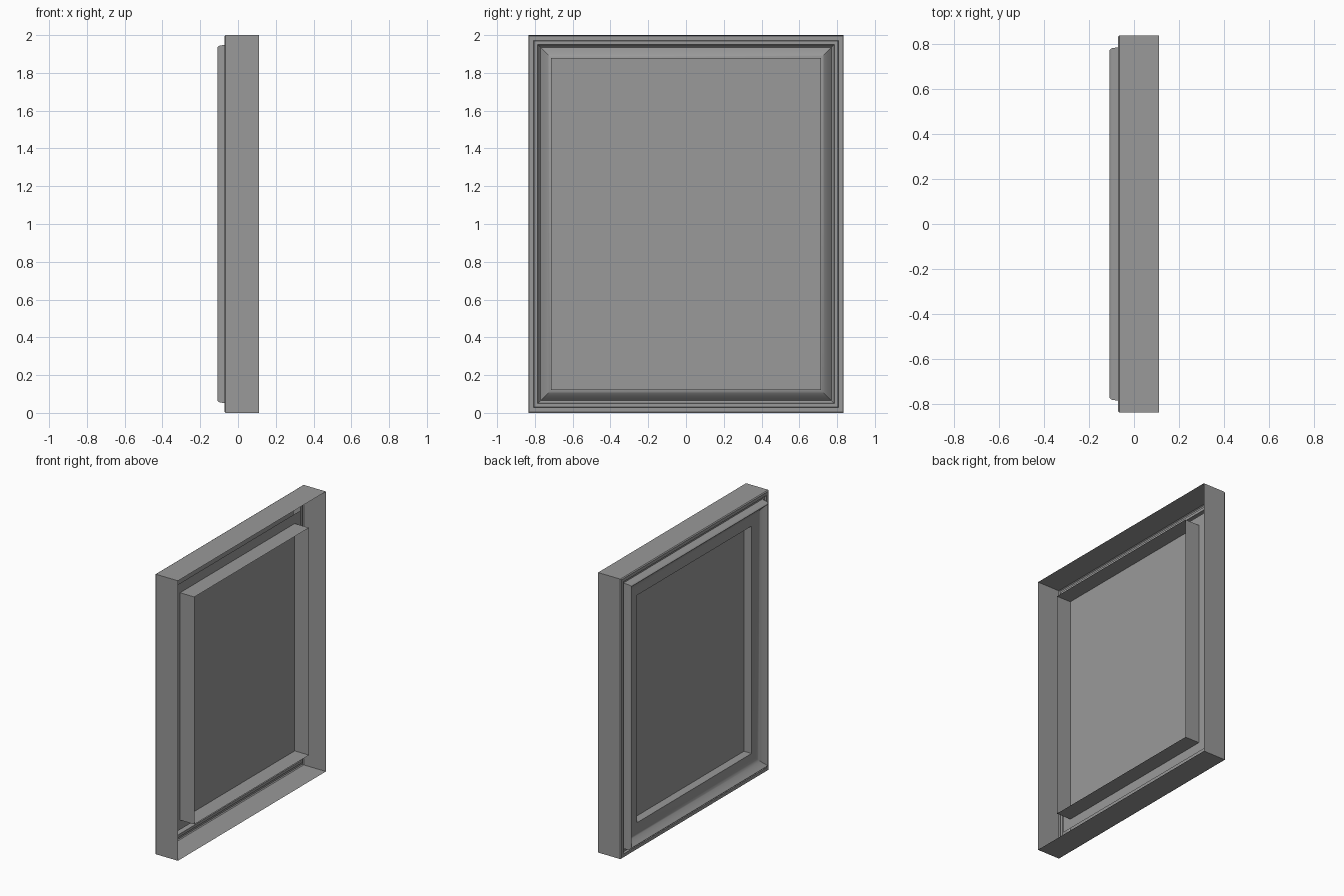
import bpy, bmesh, math

old = bpy.data.objects.get("Cube")
if old:
    bpy.data.objects.remove(old, do_unlink=True)

HALF_Y, HEIGHT = 0.835, 2.0

grey = bpy.data.materials.new("mid_grey")
grey.use_nodes = True
grey.diffuse_color = (0.32, 0.32, 0.32, 1)
grey.node_tree.nodes["Principled BSDF"].inputs["Base Color"].default_value = (0.32, 0.32, 0.32, 1)


def rect_sweep(name, profile, fill=False):
    """Carry a profile of (inset from the outer edge, x) round the rectangle."""
    bm = bmesh.new()
    loops = []
    for inset, x in profile:
        y, low, high = HALF_Y - inset, inset, HEIGHT - inset
        loops.append([bm.verts.new((x, *c)) for c in
                      ((-y, low), (y, low), (y, high), (-y, high))])
    for a, b in zip(loops, loops[1:]):
        for i in range(4):
            j = (i + 1) % 4
            bm.faces.new((a[i], a[j], b[j], b[i]))
    if fill:
        bm.faces.new(loops[-1][::-1])
    mesh = bpy.data.meshes.new(name)
    bm.to_mesh(mesh)
    bm.free()
    mesh.materials.append(grey)
    obj = bpy.data.objects.new(name, mesh)
    bpy.context.collection.objects.link(obj)
    bpy.ops.object.select_all(action='DESELECT')
    obj.select_set(True)
    bpy.context.view_layer.objects.active = obj
    bpy.ops.object.shade_smooth_by_angle(angle=math.radians(30))
    return obj


# Open-backed outer case with a small rounded lip and a groove
rect_sweep("outer_case", [(0, 0.11), (0, -0.065), (0.005, -0.072), (0.028, -0.072),
                          (0.03, -0.055), (0.05, -0.055)])

# Raised moulding: steep outer side, rounded crest, hollow slope, flat inner border
crest, border = -0.109, -0.065
slope = []
for i in range(7):
    t = i / 6
    slope.append((0.066 + 0.056 * t, border + (crest - border) * (1 - t) ** 1.5))
rect_sweep("moulding", [(0.05, -0.055), (0.052, -0.07), (0.055, -0.097), (0.06, -0.105)]
           + slope + [(0.188, border)])

# Deep inner sleeve, open at the back
rect_sweep("inner_sleeve", [(0.188, border), (0.188, 0.108)])

# Flat panel, reaching a little past the sleeve
rect_sweep("panel", [(0.12, -0.005), (0.188, -0.005)], fill=True)
